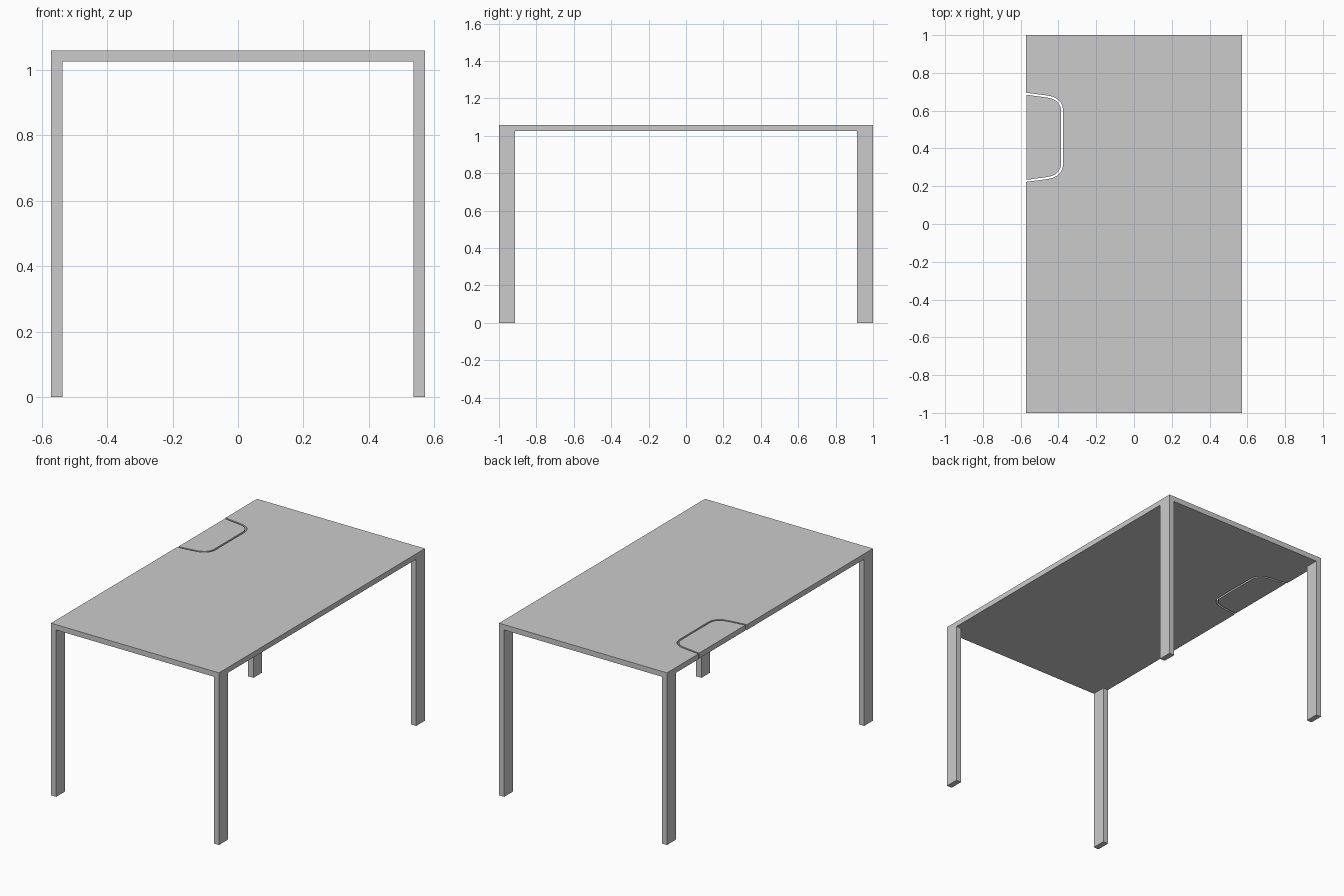
import bpy, bmesh
from mathutils import Vector

if "Cube" in bpy.data.objects:
    bpy.data.objects.remove(bpy.data.objects["Cube"])

HX, HY = 0.571, 1.0            # half width and half length
Z0, Z1 = 1.025, 1.058          # underside and surface of the top
FLAP_Y = 0.459                 # centre of the cable flap


def prism(name, outline, z0, z1):
    """Extrude a flat outline between two heights."""
    bm = bmesh.new()
    face = bm.faces.new([bm.verts.new((x, y, z0)) for x, y in outline])
    ext = bmesh.ops.extrude_face_region(bm, geom=[face])
    verts = [g for g in ext["geom"] if isinstance(g, bmesh.types.BMVert)]
    bmesh.ops.translate(bm, verts=verts, vec=(0, 0, z1 - z0))
    bmesh.ops.recalc_face_normals(bm, faces=bm.faces)
    mesh = bpy.data.meshes.new(name)
    bm.to_mesh(mesh)
    bm.free()
    obj = bpy.data.objects.new(name, mesh)
    bpy.context.collection.objects.link(obj)
    return obj


def flap_outline(inset, x_edge):
    """Tapered tab with rounded inner corners, from upper to lower edge."""
    a = Vector((-0.465, 0.222 - inset))
    b = Vector((-0.375 - inset, 0.212 - inset))
    c = Vector((-0.375 - inset, 0.135))
    half = [Vector((x_edge, 0.236 - inset))]
    for i in range(9):
        t = i / 8
        half.append(a * (1 - t) ** 2 + b * 2 * t * (1 - t) + c * t * t)
    upper = [(p.x, FLAP_Y + p.y) for p in half]
    lower = [(p.x, FLAP_Y - p.y) for p in reversed(half)]
    return upper + lower


# Table top with a notch in the left edge
notch = flap_outline(0, -HX)
prism("table_top", [(-HX, HY)] + notch + [(-HX, -HY), (HX, -HY), (HX, HY)], Z0, Z1)

# Cable flap sitting in the notch with a thin gap
prism("cable_flap", flap_outline(0.011, -HX + 0.003), Z0, Z1)

# Four flat legs flush with the corners
for sx, side in ((-1, "left"), (1, "right")):
    for sy, end in ((-1, "front"), (1, "back")):
        x0, x1, y0, y1 = sx * (HX - 0.035), sx * HX, sy * (HY - 0.085), sy * HY
        prism(f"{end}_{side}_leg", [(x0, y0), (x1, y0), (x1, y1), (x0, y1)], 0, Z0)
